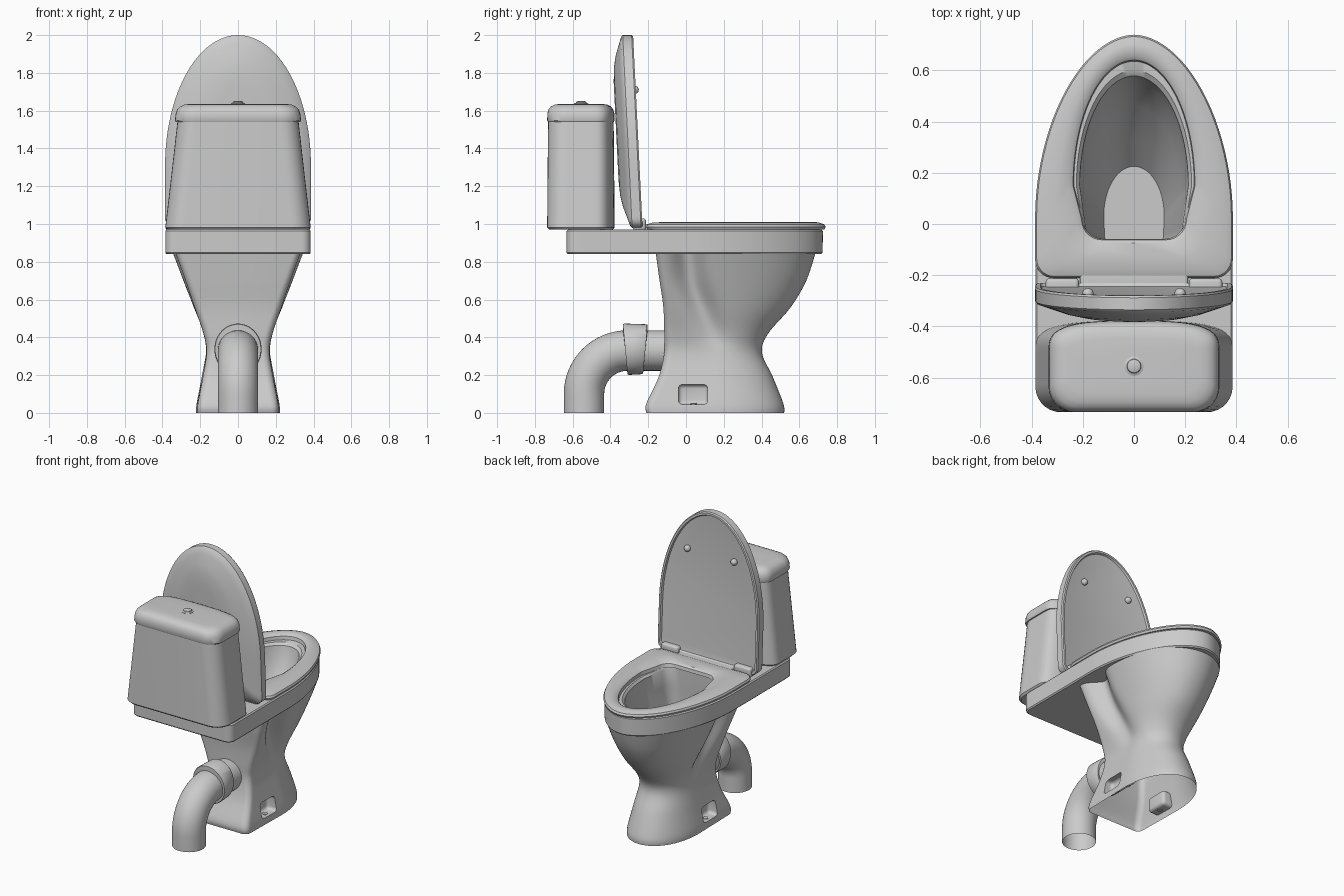
import bpy, bmesh, math
from mathutils import Vector

if "Cube" in bpy.data.objects:
    bpy.data.objects.remove(bpy.data.objects["Cube"])


def finish(name, bm, angle=35):
    bmesh.ops.recalc_face_normals(bm, faces=bm.faces[:])
    me = bpy.data.meshes.new(name)
    bm.to_mesh(me)
    bm.free()
    ob = bpy.data.objects.new(name, me)
    bpy.context.collection.objects.link(ob)
    smooth(ob, angle)
    return ob


def smooth(ob, angle=35):
    bpy.ops.object.select_all(action='DESELECT')
    ob.select_set(True)
    bpy.context.view_layer.objects.active = ob
    bpy.ops.object.shade_smooth_by_angle(angle=math.radians(angle))


def outline(z, w, yf, ym, yb, r, p=2.0, wb=None):
    """D-shaped ring: curved front end, straight sides, rounded back corners."""
    wb = w if wb is None else wb
    half = []
    for i in range(25):
        a = math.pi / 2 * i / 24
        s, c = max(math.sin(a), 0), max(math.cos(a), 0)
        half.append((w * s ** (2 / p), ym + (yf - ym) * c ** (2 / p)))
    for i in range(1, 15):
        t = i / 15
        half.append((w + (wb - w) * t, ym + (yb + r - ym) * t))
    for i in range(8):
        a = math.pi / 2 * i / 7
        half.append((wb - r + r * math.cos(a), yb + r - r * math.sin(a)))
    half[0] = (0, yf)
    half.append((0, yb))
    pts = half + [(-x, y) for x, y in half[-2:0:-1]]
    return [(x, y, z) for x, y in pts]


def loft(name, rings, start=False, end=False, wrap=False, angle=35):
    bm = bmesh.new()
    vs = [[bm.verts.new(p) for p in r] for r in rings]
    n = len(vs[0])
    pairs = list(zip(vs, vs[1:])) + ([(vs[-1], vs[0])] if wrap else [])
    for a, b in pairs:
        for i in range(n):
            j = (i + 1) % n
            bm.faces.new((a[i], a[j], b[j], b[i]))
    if start:
        bm.faces.new(vs[0])
    if end:
        bm.faces.new(vs[-1])
    return finish(name, bm, angle)


def box(name, lo, hi, bevel):
    bm = bmesh.new()
    bmesh.ops.create_cube(bm, size=1)
    for v in bm.verts:
        v.co = Vector([(l + h) / 2 + c * (h - l) for l, h, c in zip(lo, hi, v.co)])
    bmesh.ops.bevel(bm, geom=bm.edges[:], offset=bevel, segments=4, profile=0.5, affect='EDGES')
    return finish(name, bm)


def disc_stack(name, x, y, prof, n=32):
    rings = [[(x + r * math.cos(2 * math.pi * i / n), y + r * math.sin(2 * math.pi * i / n), z)
              for i in range(n)] for r, z in prof]
    return loft(name, rings, True, True)


# Pedestal: z, front y, back y, half width, groove depth, groove y
levels = [(0, .52, -.21, .222, 0, .16), (.05, .515, -.21, .219, 0, .16),
          (.19, .46, -.145, .192, 0, .16), (.32, .402, -.115, .172, .02, .17),
          (.42, .435, -.115, .188, .15, .14), (.56, .555, -.12, .238, .25, .08),
          (.70, .637, -.14, .29, .28, .03), (.845, .685, -.16, .345, .28, .01)]
rings = []
for k in range(len(levels) - 1):
    P = [Vector(levels[min(max(k + d, 0), len(levels) - 1)]) for d in (-1, 0, 1, 2)]
    for i in range(6 + (k == len(levels) - 2)):
        t = i / 6
        z, yf, yb, w, dep, yn = 0.5 * (2 * P[1] + (P[2] - P[0]) * t
                                       + (2 * P[0] - 5 * P[1] + 4 * P[2] - P[3]) * t * t
                                       + (3 * P[1] - P[0] - 3 * P[2] + P[3]) * t ** 3)
        rings.append([(x * (1 - max(dep, 0) * math.exp(-((y - yn) / .075) ** 2)), y, zz)
                      for x, y, zz in outline(z, w, yf, .17, yb, .04, 2.1, w * .97)])
pedestal = loft("pedestal", rings, True, True)

# Bolt pockets cut in both sides of the foot
for s in (-1, 1):
    lo, hi = sorted((s * .145, s * .32))
    cut = box("pocket_cutter", (lo, -.04, .045), (hi, .115, .15), .022)
    cut.hide_render = True
    m = pedestal.modifiers.new("pocket", 'BOOLEAN')
    m.operation, m.object, m.solver = 'DIFFERENCE', cut, 'EXACT'
    bpy.context.view_layer.objects.active = pedestal
    bpy.ops.object.modifier_apply(modifier=m.name)
    bpy.data.objects.remove(cut)
    disc_stack("floor_bolt", s * .18, .04, [(.016, .04), (.016, .05), (.011, .053)], 16)

# Hollow pedestal: open at the top and the bottom
bm = bmesh.new()
bm.from_mesh(pedestal.data)
ends = [f for f in bm.faces if all(v.co.z < .001 for v in f.verts) or all(v.co.z > .844 for v in f.verts)]
bmesh.ops.delete(bm, geom=ends, context='FACES_ONLY')
bm.to_mesh(pedestal.data)
bm.free()
smooth(pedestal)

# Rim shelf with the bowl interior
P = 1.88
loft("rim_and_bowl", [
    outline(.84, .23, .62, .15, -.12, .05),
    outline(.84, .378, .715, .03, -.625, .05, P),
    outline(.848, .385, .723, .03, -.632, .05, P),
    outline(.962, .385, .725, .03, -.632, .05, P),
    outline(.97, .378, .718, .03, -.625, .05, P),
    outline(.97, .225, .60, .15, -.08, .08, 2, .2),
    outline(.955, .212, .578, .15, -.08, .08, 2, .19),
    outline(.84, .205, .55, .14, -.085, .08, 2, .185),
    outline(.70, .18, .46, .11, -.09, .07, 2, .165),
    outline(.56, .148, .33, .07, -.095, .06, 2, .14),
    outline(.45, .118, .225, .03, -.095, .05, 2, .115)], end=True)

# Seat ring
loft("seat", [
    outline(.972, .38, .732, .03, -.205, .07, P),
    outline(.985, .386, .739, .03, -.21, .07, P),
    outline(.998, .38, .732, .03, -.205, .07, P),
    outline(1.007, .355, .705, .03, -.18, .06, P),
    outline(1.01, .30, .69, .06, -.13, .09, 1.95, .28),
    outline(1.006, .255, .655, .14, -.075, .09, 2, .225),
    outline(.995, .238, .64, .15, -.062, .08, 2, .205),
    outline(.972, .235, .635, .15, -.058, .08, 2, .2)], wrap=True)
box("seat_tongue", (-.21, -.275, .965), (.21, -.18, 1.0), .008)
for s in (-1, 1):
    lo, hi = sorted((s * .215, s * .345))
    box("hinge", (lo, -.28, .965), (hi, -.212, 1.03), .015)


# Raised seat cover, leaning back, with a domed rear face
def cover(inset, t):
    pts = outline(t, .386 - inset, 1.02 - inset, .33, inset, max(.03, .05 - inset), 2.0)
    return [(x, -.23 - .05 * h / 1.02 - d, .98 + h) for x, h, d in pts]


loft("seat_cover", [cover(*c) for c in (
    (.035, .014), (.026, .012), (.02, .0), (.006, .0), (0, .008), (0, .055),
    (.008, .064), (.05, .078), (.11, .098), (.17, .11), (.25, .115))], True, True)

# Cover bumpers
for s in (-1, 1):
    bm = bmesh.new()
    bmesh.ops.create_uvsphere(bm, u_segments=20, v_segments=12, radius=.022)
    bmesh.ops.translate(bm, verts=bm.verts[:], vec=(s * .18, -.272, 1.71))
    finish("cover_bumper", bm)


# Tank, its lid and the flush button
def tank(z, w, inset=0):
    return outline(z, w - inset, -.378 - inset, -.50, -.735 + inset, .1 - inset * .5, 3.2)


loft("tank", [tank(.97, .385, .012), tank(.982, .385), tank(1.25, .356, .002),
              tank(1.54, .326, .005)], True, True)
loft("tank_lid", [tank(1.54, .334, .004), tank(1.548, .334), tank(1.585, .331, .001),
                  tank(1.608, .329, .008), tank(1.622, .326, .02), tank(1.632, .324, .04),
                  tank(1.636, .322, .07)], True, True)
disc_stack("flush_button", 0, -.555, [(.038, 1.63), (.038, 1.638), (.028, 1.642), (.026, 1.647), (.02, 1.65)])

# Waste pipe: horizontal, elbow, down to the floor
path = [(-.09, .33), (-.2, .33)]
path += [(-.31 - .23 * math.sin(math.pi / 2 * i / 16), .10 + .23 * math.cos(math.pi / 2 * i / 16))
         for i in range(17)] + [(-.54, 0)]
N = 40
rings = []
for i, (y, z) in enumerate(path):
    a = 0 if i < 2 else min(max(i - 2, 0), 16) / 16 * math.pi / 2
    rings.append([(.107 * math.cos(2 * math.pi * k / N),
                   y + .107 * math.sin(2 * math.pi * k / N) * -math.sin(a),
                   z + .107 * math.sin(2 * math.pi * k / N) * math.cos(a)) for k in range(N)])
loft("waste_pipe", rings)

# Pipe collar, slightly tapered
loft("pipe_collar", [[(r * .92 * math.cos(2 * math.pi * k / N), y - .012 * sgn * math.sin(2 * math.pi * k / N),
                       .337 + r * math.sin(2 * math.pi * k / N)) for k in range(N)]
                     for y, r, sgn in ((-.215, .1, -1), (-.215, .128, -1), (-.22, .132, -1),
                                       (-.315, .136, 1), (-.322, .132, 1), (-.322, .1, 1))])
